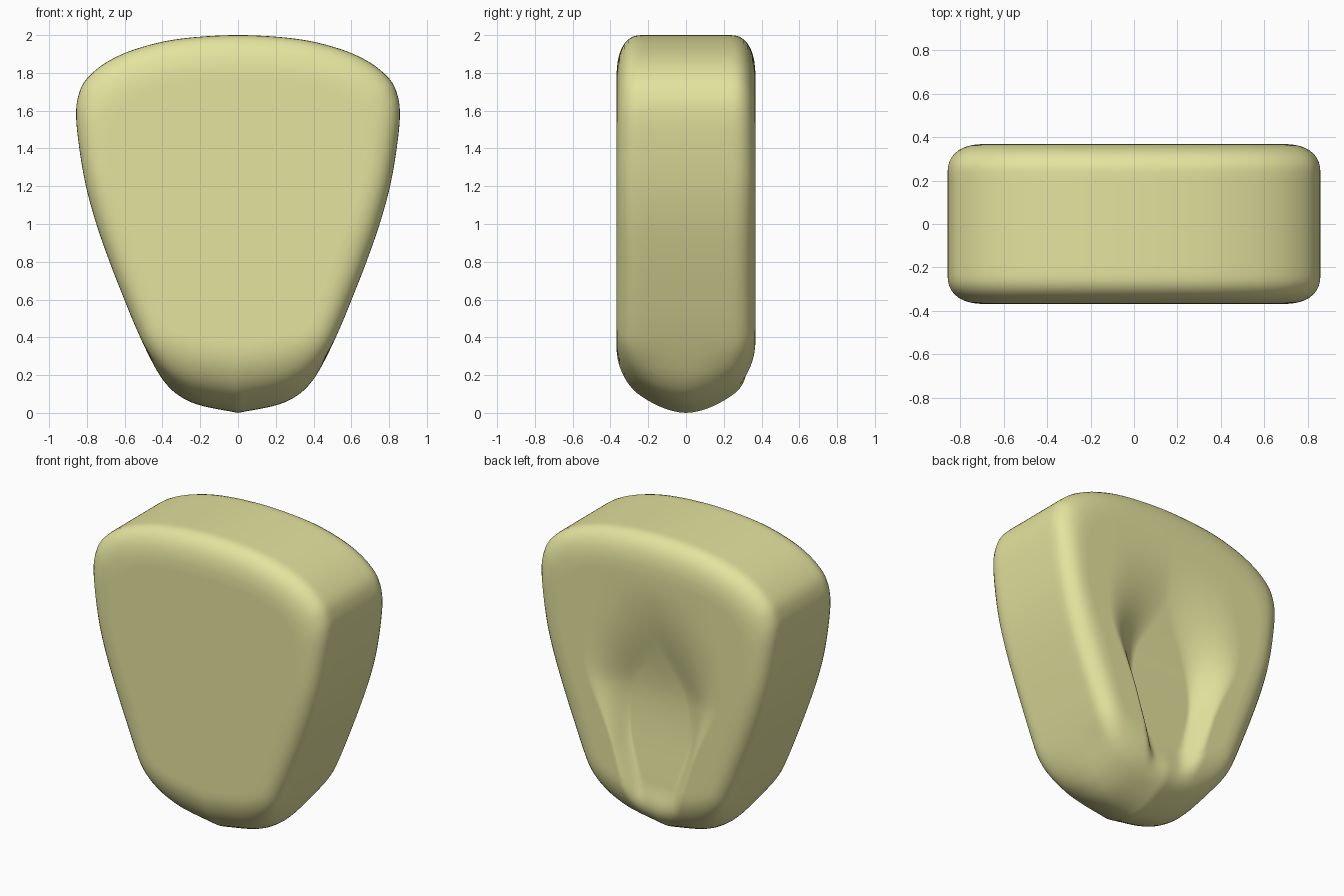
import bpy, bmesh, math
from mathutils import Vector

if "Cube" in bpy.data.objects:
    bpy.data.objects.remove(bpy.data.objects["Cube"])

DEPTH = 0.368            # half thickness
FLAT = 0.235             # where the rim starts to round
CENTRE = Vector((0, 1.05))
STEPS = 8                # samples per outline span
EDGE_RINGS = 16
FACE_RINGS = 80

# Half outline (x, z) from the bottom tip to the crown
half = [Vector(p) for p in [
    (0, 0), (0.2, 0.04), (0.31, 0.09), (0.39, 0.165), (0.46, 0.28), (0.54, 0.45),
    (0.61, 0.62), (0.68, 0.8), (0.75, 1.0), (0.805, 1.2), (0.84, 1.4),
    (0.857, 1.57), (0.845, 1.68), (0.8, 1.77), (0.69, 1.86),
    (0.53, 1.93), (0.31, 1.98), (0, 2)]]


def smooth(t):
    t = max(0, min(1, t))
    return t * t * (3 - 2 * t)


def spline(points):
    """Smooth curve through the half outline, level at the crown."""
    mirrored = Vector((-points[-2].x, points[-2].y))
    p = [2 * points[0] - points[1]] + points + [mirrored]
    out = []
    for i in range(1, len(p) - 2):
        a, b, c, d = p[i - 1:i + 3]
        for k in range(STEPS):
            t = k / STEPS
            out.append(0.5 * (2 * b + (c - a) * t + (2 * a - 5 * b + 4 * c - d) * t ** 2
                              + (3 * b - a - 3 * c + d) * t ** 3))
    return out + [points[-1]]


def rim_point(p, u):
    """Rounded rim, broader at the crown; the bottom slopes to a blunt tip."""
    v = max(0, (u * DEPTH - FLAT) / (DEPTH - FLAT))
    radius = 0.16 + 0.07 * smooth((p.y - 1.2) / 0.6)
    rim = radius * (1 - max(0, 1 - v ** 2.4) ** (1 / 2.4))
    slope = 0.2 * u ** 1.8 * (1 - smooth(p.y / 0.45 + 0.1))
    return p + (CENTRE - p).normalized() * rim + Vector((0, slope))


def recess(x, z):
    """Tapering hollow on the back: steep walls low down, soft arch above."""
    width = 0.1 + 0.23 * smooth((z + 0.05) / 1.1) - 0.12 * smooth((z - 0.95) / 0.6)
    soft = (0.09 if x > 0 else 0.13) + 0.4 * smooth((z - 0.6) / 0.8)
    wall = smooth((width - abs(x)) / soft + 0.5)
    floor = 0.06 + 0.06 * smooth((z - 0.1) / 0.8)
    return floor * wall * smooth((1.75 - z) / 0.85) * smooth((z - 0.1) / 0.25)


right_half = spline(half)
left_half = [Vector((-p.x, p.y)) for p in right_half[-2:0:-1]]
outline = right_half + left_half
count = len(outline)

bm = bmesh.new()


def make_ring(points, y):
    ring = []
    for p in points:
        dent = recess(p.x, p.y) if y > 0 else 0
        ring.append(bm.verts.new((p.x, y - dent * (y / DEPTH) ** 3, p.y)))
    return ring


def bridge(a, b):
    for i in range(count):
        j = (i + 1) % count
        bm.faces.new((a[i], a[j], b[j], b[i]))


# Rim and face on each side of the middle outline
middle = make_ring(outline, 0)
for side in (-1, 1):
    last = middle
    for k in range(1, EDGE_RINGS + 1):
        u = math.sin(math.pi / 2 * k / EDGE_RINGS)
        rim = [rim_point(p, u) for p in outline]
        ring = make_ring(rim, side * DEPTH * u)
        bridge(last, ring)
        last = ring
    for k in range(1, FACE_RINGS):
        t = k / FACE_RINGS
        ring = make_ring([p.lerp(CENTRE, t) for p in rim], side * DEPTH)
        bridge(last, ring)
        last = ring
    dent = recess(CENTRE.x, CENTRE.y) if side > 0 else 0
    tip = bm.verts.new((CENTRE.x, side * DEPTH - dent, CENTRE.y))
    for i in range(count):
        bm.faces.new((last[i], last[(i + 1) % count], tip))

bmesh.ops.recalc_face_normals(bm, faces=bm.faces[:])
mesh = bpy.data.meshes.new("rounded_body")
bm.to_mesh(mesh)
bm.free()
body = bpy.data.objects.new("rounded_body", mesh)
bpy.context.collection.objects.link(body)

# Pale yellow-green material
colour = (0.78, 0.77, 0.345, 1)
mat = bpy.data.materials.new("pale_olive_yellow")
mat.use_nodes = True
mat.diffuse_color = colour
mat.node_tree.nodes["Principled BSDF"].inputs["Base Color"].default_value = colour
mesh.materials.append(mat)

mesh.polygons.foreach_set("use_smooth", [True] * len(mesh.polygons))
mesh.update()
